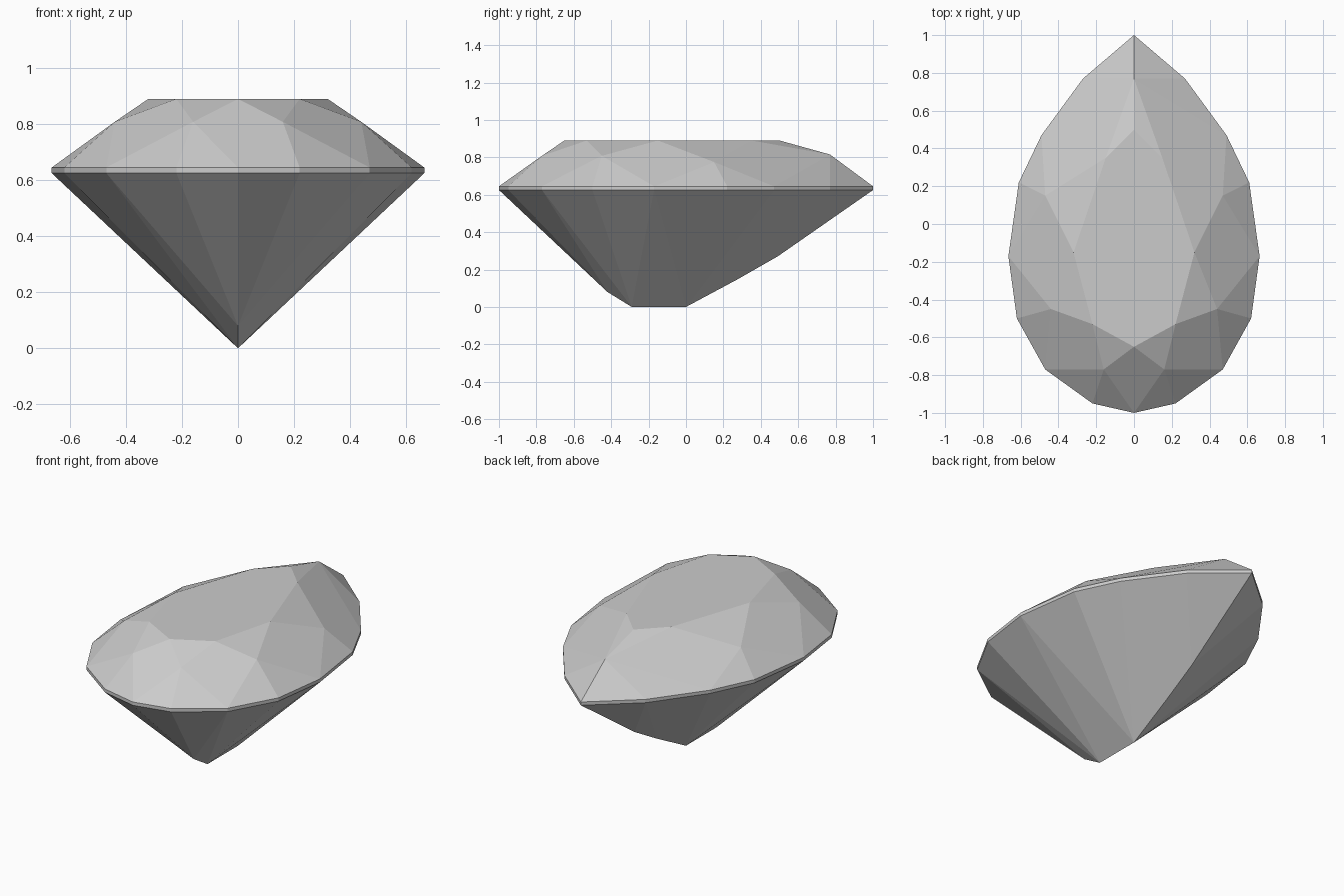
import bpy
import bmesh
import math

old = bpy.data.objects.get("Cube")
if old:
    bpy.data.objects.remove(old, do_unlink=True)

GIRDLE_LOW, GIRDLE_HIGH, TABLE = 0.625, 0.645, 0.89

# Half outlines, from the pointed back to the round front
girdle = [(0, 1), (0.27, 0.77), (0.49, 0.47), (0.61, 0.22), (0.665, -0.17),
          (0.62, -0.5), (0.47, -0.77), (0.22, -0.95), (0, -1)]
table = [(0, 0.5), (0.15, 0.35), (0.32, -0.15), (0.22, -0.53), (0, -0.65)]
crown = [(0, 0.77, 0.815), (0.47, 0.15, 0.775), (0.44, -0.45, 0.808), (0.16, -0.77, 0.808)]
keel = [(0, 0.49, 0.27), (0, 0.28, 0.15), (0, 0, 0), (0, -0.29, 0), (0, -0.42, 0.08)]


def level(outline, z):
    return [(x, y, z) for x, y in outline]


def mirrored(points):
    return points + [(-x, y, z) for x, y, z in points if x > 0]


# Faceted stone: every facet is a face of the convex solid through the corners
corners = (level(girdle, GIRDLE_LOW) + level(girdle, GIRDLE_HIGH)
           + level(table, TABLE) + crown + keel)
bm = bmesh.new()
for corner in mirrored(corners):
    bm.verts.new(corner)
hull = bmesh.ops.convex_hull(bm, input=bm.verts[:])
loose = [v for v in bm.verts if not v.link_faces]
bmesh.ops.delete(bm, geom=loose, context='VERTS')
bmesh.ops.dissolve_limit(bm, angle_limit=math.radians(1), verts=bm.verts[:], edges=bm.edges[:])
bmesh.ops.recalc_face_normals(bm, faces=bm.faces[:])

mesh = bpy.data.meshes.new("pear_cut_gem")
bm.to_mesh(mesh)
bm.free()
gem = bpy.data.objects.new("pear_cut_gem", mesh)
bpy.context.collection.objects.link(gem)

# Plain grey stone
grey = bpy.data.materials.new("light_grey")
grey.use_nodes = True
color = (0.6, 0.6, 0.6, 1)
grey.diffuse_color = color
grey.node_tree.nodes["Principled BSDF"].inputs["Base Color"].default_value = color
mesh.materials.append(grey)
